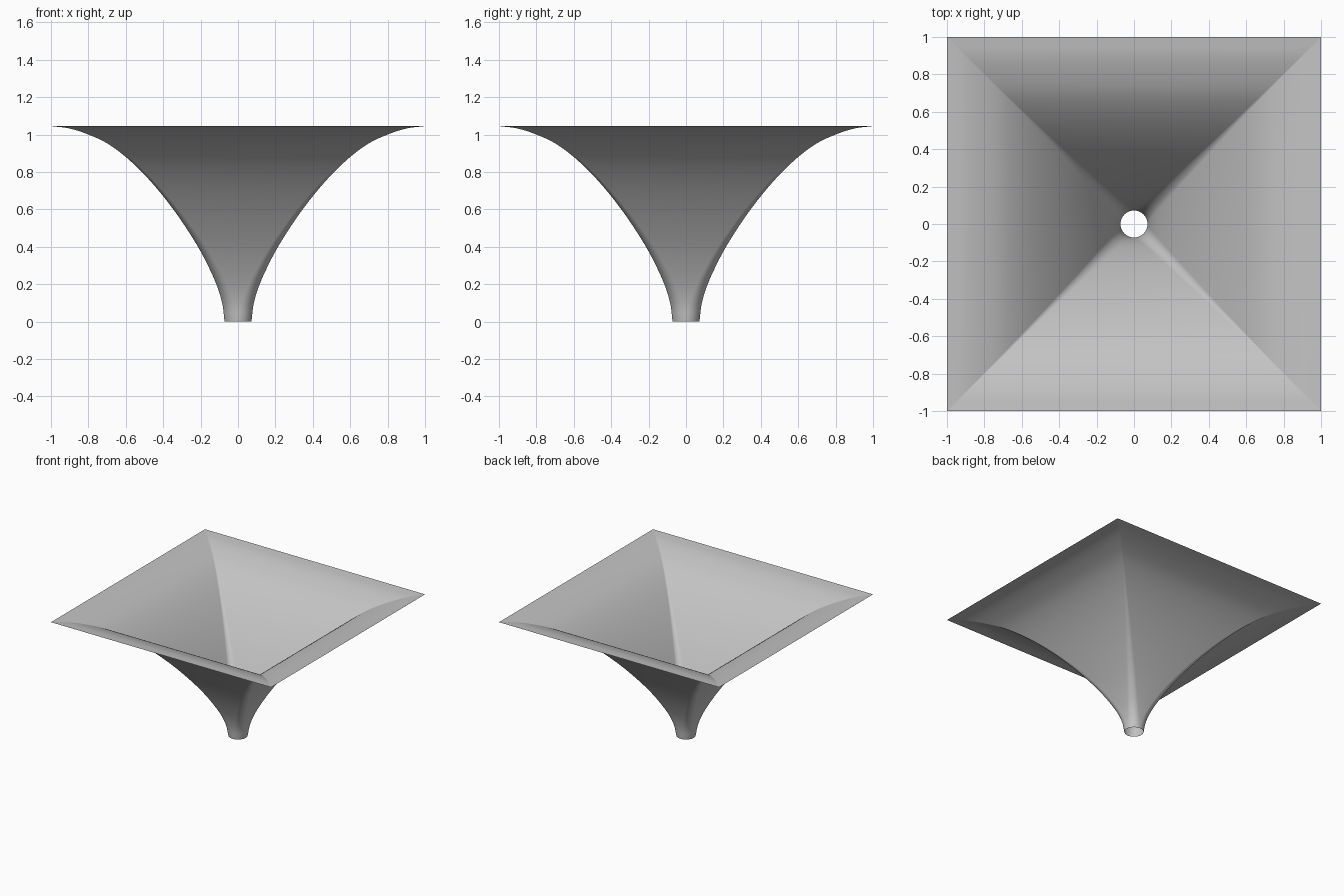
import bpy, bmesh, math
from mathutils import Vector

cube = bpy.data.objects.get("Cube")
if cube:
    bpy.data.objects.remove(cube, do_unlink=True)

grey = bpy.data.materials.new("plain grey")
colour = (0.55, 0.55, 0.55, 1)
grey.diffuse_color = colour
grey.use_nodes = True
grey.node_tree.nodes["Principled BSDF"].inputs["Base Color"].default_value = colour

# Side profile: half width and height, from the spout to the rim
PROFILE = [(0.072, 0), (0.085, 0.1), (0.122, 0.215), (0.2, 0.375), (0.3, 0.535),
           (0.4, 0.67), (0.5, 0.785), (0.6, 0.88), (0.7, 0.953), (0.8, 1.0),
           (0.9, 1.032), (1.0, 1.045)]
SPOUT, HEIGHT = PROFILE[0][0], PROFILE[-1][1]
STEPS, ARC = 5, 10


def smooth_path(points, steps):
    """Catmull-Rom curve through the points."""
    p = [Vector(q) for q in points]
    p = [2 * p[0] - p[1]] + p + [2 * p[-1] - p[-2]]
    path = []
    for a, b, c, d in zip(p, p[1:], p[2:], p[3:]):
        for i in range(steps):
            t = i / steps
            path.append(0.5 * (2 * b + (c - a) * t + (2 * a - 5 * b + 4 * c - d) * t**2
                               + (3 * b - a - 3 * c + d) * t**3))
    return path + [p[-2]]


def section(half, z):
    """Rounded square: a full circle at the spout, sharp corners at the rim."""
    r = max(SPOUT * (1 - z / HEIGHT), 0.001)
    ring = []
    for corner in range(4):
        mid = math.radians(45 + 90 * corner)
        cx = math.copysign(half - r, math.cos(mid))
        cy = math.copysign(half - r, math.sin(mid))
        for i in range(ARC + 1):
            a = mid + math.pi / 2 * (i / ARC - 0.5)
            ring.append((cx + r * math.cos(a), cy + r * math.sin(a), z))
    return ring


# Funnel: open sheet lofted from the round spout to the square rim
bm = bmesh.new()
rings = [[bm.verts.new(v) for v in section(max(w, SPOUT), z)]
         for w, z in smooth_path(PROFILE, STEPS)]
for low, high in zip(rings, rings[1:]):
    n = len(low)
    for i in range(n):
        j = (i + 1) % n
        bm.faces.new((low[i], low[j], high[j], high[i])).smooth = True
bmesh.ops.remove_doubles(bm, verts=bm.verts, dist=0.00001)
mesh = bpy.data.meshes.new("funnel")
bm.to_mesh(mesh)
bm.free()
mesh.materials.append(grey)
funnel = bpy.data.objects.new("funnel", mesh)
bpy.context.collection.objects.link(funnel)
